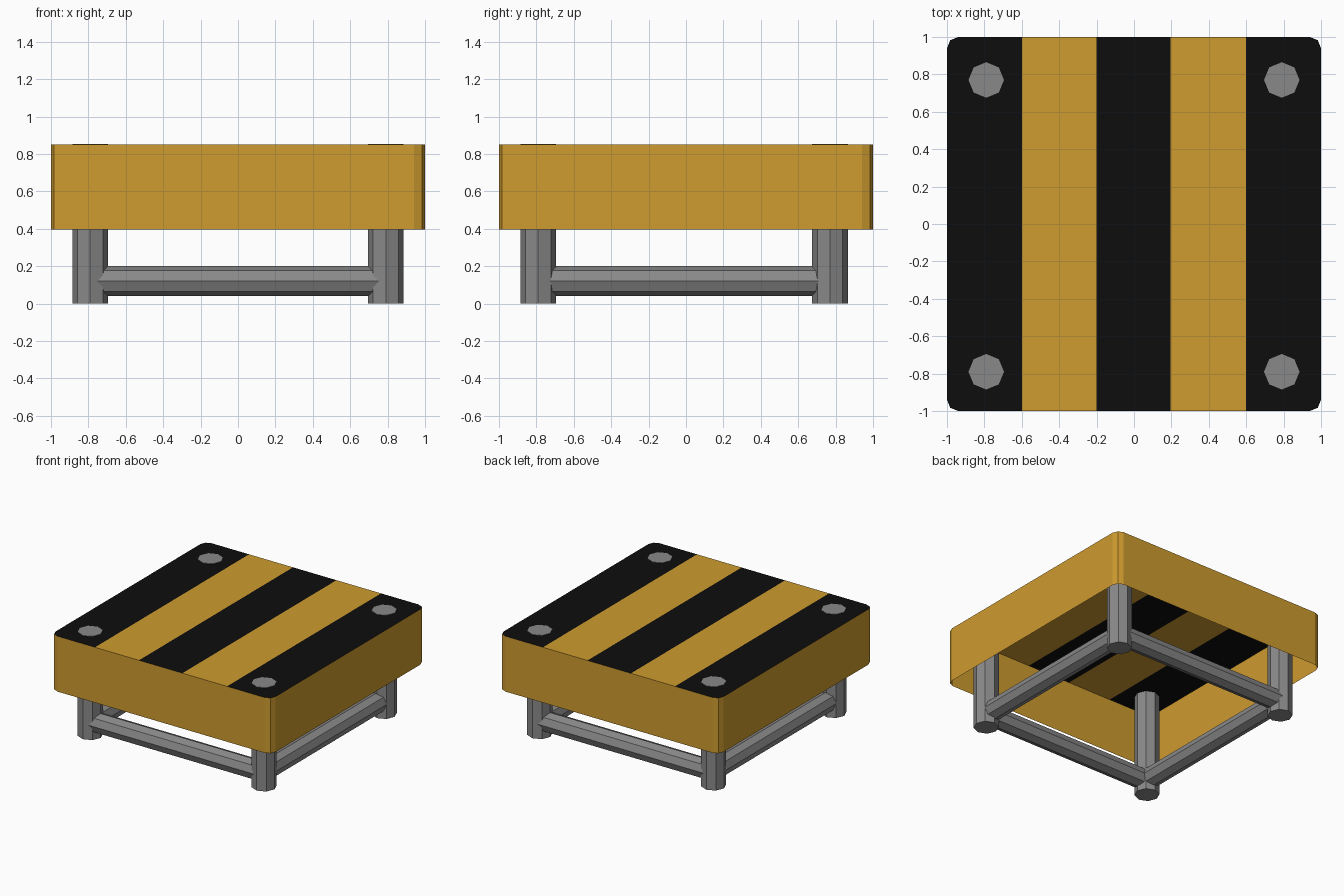
import bpy, bmesh, math
from mathutils import Vector, Matrix

if "Cube" in bpy.data.objects:
    bpy.data.objects.remove(bpy.data.objects["Cube"])


def material(name, rgb):
    m = bpy.data.materials.new(name)
    m.diffuse_color = (*rgb, 1.0)
    m.use_nodes = True
    m.node_tree.nodes["Principled BSDF"].inputs["Base Color"].default_value = m.diffuse_color
    return m


yellow = material("warm yellow", (0.62, 0.33, 0.028))
black = material("stripe black", (0.004, 0.004, 0.004))
grey = material("metal grey", (0.25, 0.25, 0.25))


def add_object(name, bm, mats):
    mesh = bpy.data.meshes.new(name)
    bm.to_mesh(mesh)
    bm.free()
    for m in mats:
        mesh.materials.append(m)
    ob = bpy.data.objects.new(name, mesh)
    bpy.context.collection.objects.link(ob)
    return ob


def rod(name, start, end, radius):
    """Flat shaded eight-sided rod between two points."""
    a, b = Vector(start), Vector(end)
    d = b - a
    bm = bmesh.new()
    bmesh.ops.create_cone(bm, cap_ends=True, segments=8, radius1=radius,
                          radius2=radius, depth=d.length)
    turn = Vector((0, 0, 1)).rotation_difference(d).to_matrix().to_4x4()
    bm.transform(Matrix.Translation((a + b) / 2) @ turn)
    return add_object(name, bm, [grey])


# Striped top: open-bottomed shell with rounded vertical corners
Z0, Z1 = 0.395, 0.85
bm = bmesh.new()
bmesh.ops.create_cube(bm, size=1.0)
bm.transform(Matrix.Translation((0, 0, (Z0 + Z1) / 2))
             @ Matrix.Diagonal((2, 2, Z1 - Z0, 1)))
upright = [e for e in bm.edges
           if abs(e.verts[0].co.z - e.verts[1].co.z) > 0.1]
bmesh.ops.bevel(bm, geom=upright, offset=0.06, segments=2, profile=0.5,
                affect='EDGES')
bm.normal_update()
bmesh.ops.delete(bm, geom=[f for f in bm.faces if f.normal.z < -0.5],
                 context='FACES')

# Stripes: cut the top face across x, then colour alternate bands
for x in (-0.6, -0.2, 0.195, 0.6):
    bm.normal_update()
    top = [f for f in bm.faces if f.normal.z > 0.5]
    edges = {e for f in top for e in f.edges}
    verts = {v for f in top for v in f.verts}
    bmesh.ops.bisect_plane(bm, geom=top + list(edges) + list(verts),
                           plane_co=(x, 0, 0), plane_no=(1, 0, 0))
bm.normal_update()
for f in bm.faces:
    x = abs(f.calc_center_median().x)
    f.material_index = int(f.normal.z > 0.5 and (x < 0.15 or x > 0.6))
add_object("striped_top", bm, [yellow, black])

# Legs: run from the ground just through the top
LX, YF, YB = 0.79, -0.79, 0.77
for side, sx in (("left", -1), ("right", 1)):
    for end, y in (("front", YF), ("back", YB)):
        rod(f"{end}_{side}_leg", (sx * LX, y, 0), (sx * LX, y, 0.853), 0.095)

# Stretchers: low rails joining the legs
ZR, RR = 0.12, 0.08
for end, y in (("front", YF), ("back", YB)):
    rod(f"{end}_rail", (-LX, y, ZR), (LX, y, ZR), RR)
for side, sx in (("left", -1), ("right", 1)):
    rod(f"{side}_rail", (sx * 0.78, YF, ZR), (sx * 0.78, YB, ZR), RR)
